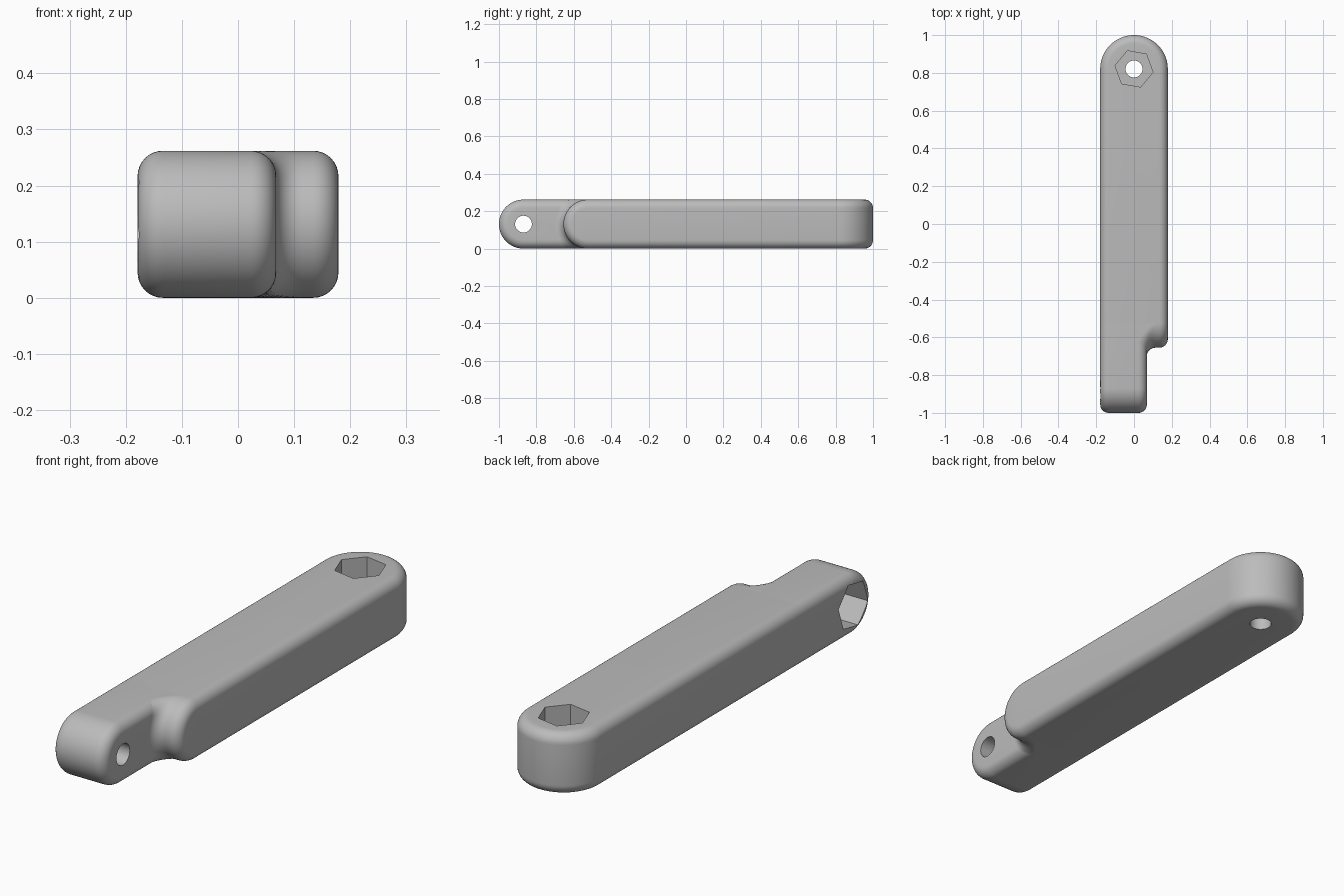
import bpy, bmesh
from math import sin, cos, pi, radians, sqrt
from mathutils import Vector

cube = bpy.data.objects.get("Cube")
if cube:
    bpy.data.objects.remove(cube, do_unlink=True)

# Main dimensions
HALF_W, HALF_H, EDGE = 0.179, 0.131, 0.045
BACK_Y, PIN_Y, SHOULDER_Y = 0.821, -0.869, -0.524
TAB_X, FILLET = 0.068, 0.045
MID = HALF_H

grey = bpy.data.materials.new("plain grey")
grey.use_nodes = True
grey.diffuse_color = (0.5, 0.5, 0.5, 1)
grey.node_tree.nodes["Principled BSDF"].inputs["Base Color"].default_value = (0.5, 0.5, 0.5, 1)


def place(axis, centre, u, v, w):
    """Local u, v around the axis and w along it."""
    local = (w, u, v) if axis == "x" else (u, v, w)
    return Vector(centre) + Vector(local)


def disc(axis, centre, radius, half, angles):
    """Points of a disc with rounded rims."""
    points = []
    for t in angles:
        for i in range(9):
            a = pi / 2 * i / 8
            r = radius - EDGE + EDGE * cos(a)
            w = half - EDGE + EDGE * sin(a)
            points += [place(axis, centre, r * cos(t), r * sin(t), s * w) for s in (-1, 1)]
    return points


def add_object(name, bm):
    mesh = bpy.data.meshes.new(name)
    bm.to_mesh(mesh)
    bm.free()
    mesh.materials.append(grey)
    obj = bpy.data.objects.new(name, mesh)
    bpy.context.collection.objects.link(obj)
    return obj


def hull(name, points):
    bm = bmesh.new()
    for p in points:
        bm.verts.new(p)
    bmesh.ops.remove_doubles(bm, verts=bm.verts, dist=0.0001)
    out = bmesh.ops.convex_hull(bm, input=bm.verts)
    loose = [v for v in out["geom_interior"] if isinstance(v, bmesh.types.BMVert)]
    bmesh.ops.delete(bm, geom=loose, context="VERTS")
    bmesh.ops.dissolve_limit(bm, angle_limit=radians(0.5), verts=bm.verts, edges=bm.edges)
    bmesh.ops.recalc_face_normals(bm, faces=bm.faces)
    return add_object(name, bm)


def drill(obj, axis, centre, radius, sides, low, high, turn=0):
    """Cut a straight prism out of a part."""
    bm = bmesh.new()
    angles = [radians(turn) + 2 * pi * i / sides for i in range(sides)]
    for w in (low, high):
        for t in angles:
            bm.verts.new(place(axis, centre, radius * cos(t), radius * sin(t), w))
    bmesh.ops.convex_hull(bm, input=bm.verts)
    bmesh.ops.dissolve_limit(bm, angle_limit=radians(0.5), verts=bm.verts, edges=bm.edges)
    bmesh.ops.recalc_face_normals(bm, faces=bm.faces)
    cutter = add_object("cutter", bm)
    cutter.hide_render = True
    mod = obj.modifiers.new("hole", "BOOLEAN")
    mod.operation, mod.solver, mod.object = "DIFFERENCE", "EXACT", cutter
    bpy.context.view_layer.objects.active = obj
    bpy.ops.object.modifier_apply(modifier=mod.name)
    bpy.data.objects.remove(cutter, do_unlink=True)


# Angles of a half turn, ending exactly on the straight sides
half_turn = [pi * i / 32 for i in range(33)]
front_turn = [t + pi / 2 for t in half_turn]

# Long arm: upright round end at the back, sideways round shoulder in front
back_end = disc("z", (0, BACK_Y, MID), HALF_W, HALF_H, half_turn)
shoulder = disc("x", (0, SHOULDER_Y, MID), HALF_H, HALF_W, front_turn)
arm = hull("arm", back_end + shoulder)

# Narrow hinge tab
tab_half = (TAB_X + HALF_W) / 2
tab_mid = (TAB_X - HALF_W) / 2
tip = disc("x", (tab_mid, PIN_Y, MID), HALF_H, tab_half, front_turn)
root = disc("x", (tab_mid, SHOULDER_Y, MID), HALF_H, tab_half, (pi / 2, 3 * pi / 2))
tab = hull("hinge_tab", tip + root)

# Pin holes with hexagonal nut pockets
back_pin = (0, BACK_Y, MID)
tab_pin = (tab_mid, PIN_Y, MID)
drill(arm, "z", back_pin, 0.102, 6, 0, 0.3, -10)
drill(arm, "z", back_pin, 0.045, 32, -0.3, 0.1)
drill(tab, "x", tab_pin, 0.102, 6, -0.3, 0, 11)
drill(tab, "x", tab_pin, 0.045, 32, -0.1, 0.3)

# Hollow fillet between tab and shoulder, following the tab's rounded edge
bm = bmesh.new()
rows, cols = 48, 10
grid = []
for i in range(rows + 1):
    t = -pi / 2 + pi * i / rows
    line = []
    for j in range(cols + 1):
        a = pi / 2 * j / cols
        r = HALF_H + FILLET * (1 - sin(a))
        h = max(-HALF_H, min(HALF_H, r * sin(t)))
        over = max(0, abs(h) - HALF_H + EDGE)
        inset = EDGE - sqrt(max(0, EDGE ** 2 - over ** 2))
        x = TAB_X + FILLET * (1 - cos(a)) - inset * (1 - j / cols)
        line.append(bm.verts.new((x, SHOULDER_Y - r * cos(t), MID + h)))
    grid.append(line)
for i in range(rows):
    for j in range(cols):
        bm.faces.new((grid[i][j], grid[i][j + 1], grid[i + 1][j + 1], grid[i + 1][j]))
fillet = add_object("shoulder_fillet", bm)

# Smooth the rounded surfaces, keep the pocket edges crisp
bpy.ops.object.select_all(action="DESELECT")
for obj in (arm, tab, fillet):
    obj.select_set(True)
bpy.context.view_layer.objects.active = arm
bpy.ops.object.shade_smooth_by_angle(angle=radians(30))
